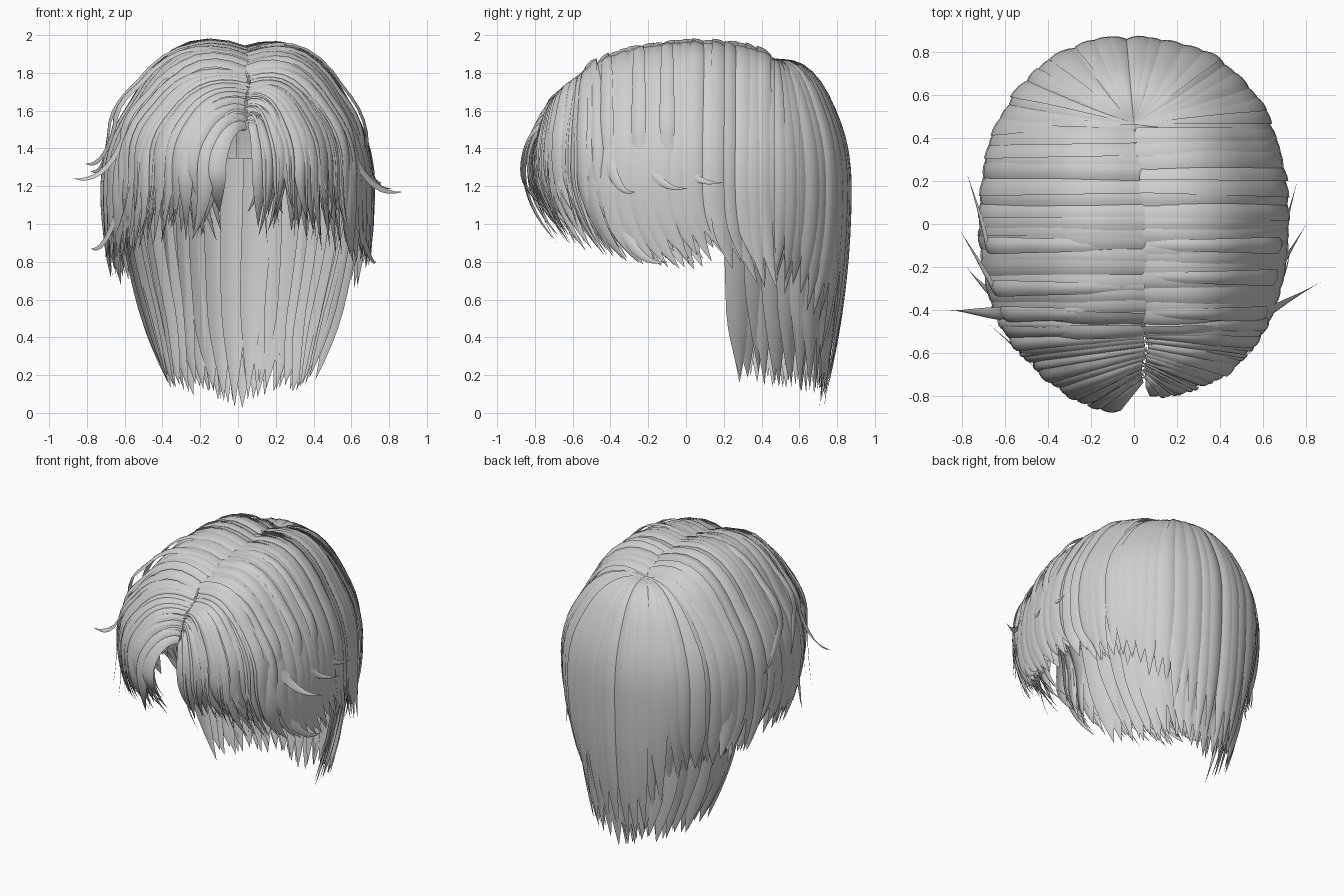
import bpy, bmesh, math, random
from mathutils import Vector as V

if "Cube" in bpy.data.objects:
    bpy.data.objects.remove(bpy.data.objects["Cube"])

random.seed(4)
hair = bpy.data.materials.new("light_grey_hair")
hair.diffuse_color = (0.62, 0.62, 0.62, 1)
hair.use_nodes = True
hair.node_tree.nodes["Principled BSDF"].inputs["Base Color"].default_value = hair.diffuse_color
R = random.uniform


def lerp_table(pts, v):
    for (a, p), (b, q) in zip(pts, pts[1:]):
        if v <= b:
            return p + (q - p) * max(0, (v - a) / (b - a))
    return pts[-1][1]


def outline(deg, s=1.0, z=1.2):
    # widest ring of the hair, seen from above
    c, n = math.cos(math.radians(deg)), math.sin(math.radians(deg))
    k = 2 / 2.3
    y = (0.86 if n > 0 else 0.8) * math.copysign(abs(n) ** k, n)
    return V((0.71 * s * math.copysign(abs(c) ** k, c), y * s, z))


def parting(y):
    # root point on the wavy parting line
    z = lerp_table([(-.74, 1.5), (-.65, 1.68), (-.5, 1.81), (-.3, 1.89), (0, 1.93), (.25, 1.92), (.47, 1.86)], y)
    return V((0.05 - 0.05 * max(0, y) / 0.47 + 0.008 * math.sin(y * 30), y, z))


def over_head(root, mid, tip, bump=0.08, flick=None, n=20):
    # arc from the root to the widest ring, then a bend down to the tip
    ctrl = flick or V((mid.x, mid.y, mid.z + (tip.z - mid.z) * 0.5))
    pts = []
    for i in range(n + 1):
        t = i / n
        if t < 0.6:
            a = t / 0.6 * math.pi / 2
            p = root.lerp(mid, math.sin(a))
            p.z = mid.z + (root.z - mid.z) * math.cos(a) + bump * math.sin(math.pi * min(1, t / 0.36))
        else:
            u = (t - 0.6) / 0.4
            p = mid * (1 - u) ** 2 + ctrl * 2 * u * (1 - u) + tip * u * u
        pts.append(p)
    return pts


def add_lock(bm, pts, width, root_w=0.6, arch=0.018, tilt=0.0, taper=0.7):
    # arched ribbon along a path, ending in a point
    rows, n, across = [], len(pts) - 1, 4
    for i, p in enumerate(pts):
        t = i / n
        tan = (pts[min(i + 1, n)] - pts[max(i - 1, 0)]).normalized()
        nrm = V((p.x / 0.5, p.y / 0.72, max(0, p.z - 1.2) / 0.64))
        side = tan.cross(nrm).normalized()
        nrm = side.cross(tan).normalized()
        w = width * (root_w + (1 - root_w) * min(1, t / 0.45))
        if t > taper:
            w *= max(0.01, 1 - ((t - taper) / (1 - taper)) ** 1.5)
        f = w / width
        rows.append([bm.verts.new(p + side * u * w / 2 + nrm * f * (arch * (1 - u * u) + tilt * u))
                     for u in (-1 + 2 * j / across for j in range(across + 1))])
    for a, b in zip(rows, rows[1:]):
        for j in range(across):
            bm.faces.new((a[j], b[j], b[j + 1], a[j + 1])).smooth = True


def finish(bm, name):
    bmesh.ops.recalc_face_normals(bm, faces=bm.faces)
    me = bpy.data.meshes.new(name)
    bm.to_mesh(me)
    bm.free()
    me.materials.append(hair)
    bpy.context.collection.objects.link(bpy.data.objects.new(name, me))


# side locks, falling from the parting over the ears
for name, sx in (("right_side_locks", 1), ("left_side_locks", -1)):
    bm = bmesh.new()
    for layer, s in ((0, 1.0), (1, 0.965)):
        for i in range(17):
            y = -0.5 + (i + layer * 0.5) * 0.057
            my = y * 1.0 + R(-.01, .01)
            x = 0.71 * (1 - abs(my / (0.86 if my > 0 else 0.8)) ** 2.3) ** (1 / 2.3)
            mid = V((sx * x * s, my * s, 1.2))
            zt = lerp_table([(-.5, .84), (-.1, .79), (.1, .86), (.2, .74), (.5, .66)], y) + R(-.05, .07)
            back = lerp_table([(-.5, .2), (0, .12), (.5, .05)], y)
            tip = V((mid.x * lerp_table([(-.5, 1.03), (.5, .93)], y), my + back + R(-.03, .03), zt))
            root = parting(y)
            root.z -= layer * 0.03
            add_lock(bm, over_head(root, mid, tip, 0.085 if sx < 0 else 0.065), R(.095, .12),
                     0.75, 0.012, R(-.016, .016), R(.68, .8))
    finish(bm, name)

# crown locks, fanning out down the back of the head
bm = bmesh.new()
for layer, s in ((0, 1.0), (1, 0.965)):
    for i in range(25):
        deg = 28 + (i + layer * 0.5) * 5.1
        mid = outline(deg, s * R(.99, 1.01))
        d = abs(deg - 90)
        zt = lerp_table([(0, .04), (12, .1), (20, .3), (32, .5), (62, .7)], d) + R(0, .1)
        k = lerp_table([(0, .86), (62, .93)], d)
        root = V((0, 0.47, 1.86 - layer * 0.03))
        tip = V((mid.x * k, mid.y * k, zt))
        add_lock(bm, over_head(root, mid, tip, 0.03), R(.105, .13), 0.12, 0.013, R(-.014, .014), R(.66, .8))
finish(bm, "crown_locks")

# nape locks, the long layer below that narrows toward the neck
bm = bmesh.new()
for layer in (0, 1):
    for i in range(21):
        deg = 16 + (i + layer * 0.5) * 7.2
        top = outline(deg, 0.93 - layer * 0.03, 1.35)
        d = abs(deg - 90)
        kx = 0.62 + R(-.03, .03)
        zt = lerp_table([(0, .02), (25, .08), (74, .16)], d) + R(0, .07) * min(1, d / 8)
        tip = V((top.x * kx, top.y * lerp_table([(0, .91), (74, 1.1)], d), zt))
        ctrl = V((top.x * 1.0, top.y * 1.02, 0.85))
        pts = [top * (1 - t) ** 2 + ctrl * 2 * t * (1 - t) + tip * t * t for t in (j / 14 for j in range(15))]
        add_lock(bm, pts, R(.12, .15), 0.9, 0.012, R(-.012, .012), R(.6, .75))
finish(bm, "nape_locks")

# fringe locks, sweeping from the front of the parting across the forehead
for name, sx in (("right_fringe", 1), ("left_fringe", -1)):
    bm = bmesh.new()
    for layer in (0, 1, 2):
        for i in range(13):
            f = (i + layer / 3) / 13
            y = -0.73 + 0.27 * f
            deg = 270 + sx * (7 + 55 * f)
            mid = outline(deg, 1 - 0.03 * layer + R(-.01, .01), 1.32 + R(-.05, .04))
            if sx < 0:
                mid.y -= 0.07 * max(0, 1 - f * 1.6)
            root = parting(y)
            root.x += sx * 0.01
            root.z -= layer * 0.02
            zt = lerp_table([(0, .98), (.5, .9), (1, .83)], f) + R(-.05, .1)
            spread = lerp_table([(0, R(.2, 1.5)), (.4, 1.08), (1, 1.03)], f)
            tip = V((mid.x * spread, mid.y * 0.83 + 0.1 * f, zt))
            add_lock(bm, over_head(root, mid, tip, 0.05 * f + 0.01), R(.06, .1), 0.5, 0.014,
                     R(-.016, .016), R(.5, .65))
    # thin loose strands
    for i in range(16):
        f = R(0, 1)
        mid = outline(270 + sx * (5 + 45 * f), 1.02, 1.3)
        tip = V((mid.x * R(.9, 1.25) + sx * R(-.03, .05), mid.y * 0.84, R(.86, 1.05)))
        add_lock(bm, over_head(parting(-0.72 + 0.2 * f), mid, tip, 0.03), 0.022, 0.6, 0.004, 0, 0.5)
    finish(bm, name)

# flicked strands, curling away from the temples
bm = bmesh.new()
flicks = [(-.42, (-.87, -.4, 1.24)), (-.3, (-.81, -.03, 1.32)), (-.1, (-.78, .24, 1.28)), (-.35, (-.78, -.2, .87)),
          (-.42, (.87, -.27, 1.17)), (-.25, (.81, .01, 1.19)), (-.1, (.76, .2, 1.22)), (-.35, (.73, -.1, .8))]
for y, tip in flicks:
    tip = V(tip)
    sx = math.copysign(1, tip.x)
    x = 0.72 * (1 - abs(y / 0.8) ** 2.3) ** (1 / 2.3)
    mid = V((sx * x, y, tip.z + 0.2))
    mid.x *= 0.95
    ctrl = V((sx * 0.71, y * 0.6 + tip.y * 0.4, tip.z - 0.03))
    add_lock(bm, over_head(parting(y), mid, tip, 0.07, ctrl), 0.08, 0.6, 0.012, 0, 0.5)
finish(bm, "flicked_strands")
